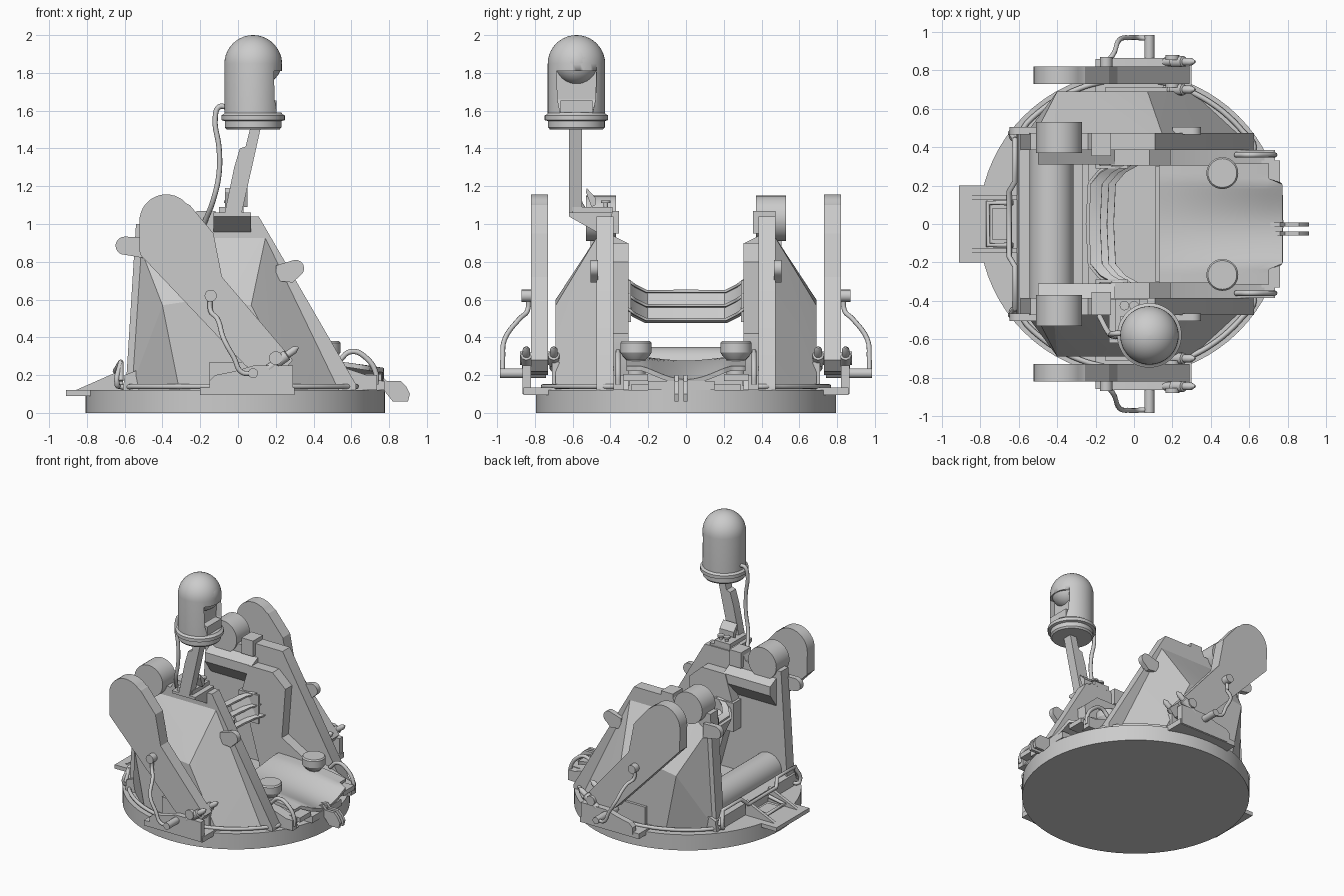
import bpy, bmesh, math
from mathutils import Vector, Matrix

def finish(name, bm, angle=32):
    bmesh.ops.recalc_face_normals(bm, faces=bm.faces)
    for f in bm.faces:
        f.smooth = True
    for e in bm.edges:
        e.smooth = len(e.link_faces) == 2 and e.calc_face_angle(3) < math.radians(angle)
    me = bpy.data.meshes.new(name)
    bm.to_mesh(me)
    bm.free()
    ob = bpy.data.objects.new(name, me)
    bpy.context.collection.objects.link(ob)
    return ob

def mirror(ob):
    m = ob.modifiers.new("Mirror", 'MIRROR')
    m.use_axis = (False, True, False)
    return ob

def hull(name, pts, angle=5):
    bm = bmesh.new()
    for p in pts:
        bm.verts.new(p)
    bmesh.ops.convex_hull(bm, input=bm.verts)
    junk = [v for v in bm.verts if not v.link_faces]
    bmesh.ops.delete(bm, geom=junk, context='VERTS')
    return finish(name, bm, angle)

def box(name, x0, x1, y0, y1, z0, z1):
    return hull(name, [(x, y, z) for x in (x0, x1) for y in (y0, y1) for z in (z0, z1)])

def prism(name, pts, y0, y1, angle=32):
    # xz outline extruded along y
    bm = bmesh.new()
    f = bm.faces.new([bm.verts.new((x, y0, z)) for x, z in pts])
    r = bmesh.ops.extrude_face_region(bm, geom=[f])
    bmesh.ops.translate(bm, vec=(0, y1 - y0, 0),
                        verts=[v for v in r['geom'] if isinstance(v, bmesh.types.BMVert)])
    return finish(name, bm, angle)

def lathe(name, p0, p1, prof, seg=28):
    # prof: (radius, distance) pairs along the axis p0->p1
    p0 = Vector(p0)
    q = (Vector(p1) - p0).to_track_quat('Z', 'Y').to_matrix()
    bm = bmesh.new()
    rings = [[bm.verts.new(p0 + q @ Vector((r * math.cos(t * math.tau / seg), r * math.sin(t * math.tau / seg), d)))
              for t in range(seg)] for r, d in prof]
    for a, b in zip(rings, rings[1:]):
        for i in range(seg):
            j = (i + 1) % seg
            bm.faces.new((a[i], a[j], b[j], b[i]))
    bm.faces.new(rings[0])
    bm.faces.new(rings[-1])
    return finish(name, bm)

def cyl(name, p0, p1, r, seg=28):
    return lathe(name, p0, p1, [(r, 0), (r, (Vector(p1) - Vector(p0)).length)], seg)

def tube(name, pts, r, smooth=True):
    cu = bpy.data.curves.new(name, 'CURVE')
    cu.dimensions = '3D'
    cu.bevel_depth, cu.bevel_resolution, cu.use_fill_caps = r, 2, True
    cu.resolution_u = 5
    sp = cu.splines.new('BEZIER')
    sp.bezier_points.add(len(pts) - 1)
    for b, p in zip(sp.bezier_points, pts):
        b.co = p
        b.handle_left_type = b.handle_right_type = 'AUTO' if smooth else 'VECTOR'
    ob = bpy.data.objects.new(name, cu)
    bpy.context.collection.objects.link(ob)
    return ob

def sheet(name, rows, thick):
    bm = bmesh.new()
    g = [[bm.verts.new(p) for p in row] for row in rows]
    for a, b in zip(g, g[1:]):
        for i in range(len(a) - 1):
            bm.faces.new((a[i], a[i + 1], b[i + 1], b[i]))
    ob = finish(name, bm)
    m = ob.modifiers.new("Thickness", 'SOLIDIFY')
    m.thickness, m.offset = thick, 0
    return ob

def arc(cx, cz, r, a0, a1, n=10):
    return [(cx + r * math.cos(math.radians(a0 + (a1 - a0) * i / n)),
             cz + r * math.sin(math.radians(a0 + (a1 - a0) * i / n))) for i in range(n + 1)]

# turntable base
cyl("base_disc", (-0.015, 0, 0), (-0.015, 0, 0.12), 0.793, 72)

# faceted armour pods, side plates and inner arms
lo = [(-0.57, 0.12), (-0.52, 0.88), (-0.42, 0.95), (0.15, 0.95), (0.55, 0.12)]
out = [(-0.31, 0.12), (-0.40, 0.57), (-0.2, 0.60), (0.07, 0.57), (0.30, 0.12)]
mirror(hull("armour_pod", [(x, 0.46, z) for x, z in lo] + [(x, 0.69, z) for x, z in out]))
mirror(prism("side_plate", [(-0.595, 0.12), (-0.54, 1.0), (-0.24, 1.0), (-0.22, 1.04), (0.11, 1.04),
                            (0.625, 0.15), (0.625, 0.12)], 0.385, 0.475))
mirror(prism("inner_arm", [(-0.02, 0.12), (-0.18, 0.7), (-0.12, 0.9), (0.08, 0.9), (0.19, 0.8), (0.16, 0.42),
                           (0.35, 0.31), (0.68, 0.2), (0.73, 0.12)], 0.305, 0.385))
mirror(hull("trunnion_overhang", [(x, y, z) for x in (-0.5, -0.1) for y, z in
                                  [(0.39, 0.72), (0.31, 0.83), (0.31, 0.90), (0.39, 0.94)]]))
mirror(box("top_block", -0.22, -0.12, 0.355, 0.475, 0.95, 1.07))
mirror(cyl("trunnion", (-0.39, 0.37, 1.03), (-0.39, 0.53, 1.03), 0.12, 40))

# lifting ears front and rear
mirror(prism("rear_ear", [(-0.5, 0.82)] + arc(-0.60, 0.885, 0.048, 250, 90) + [(-0.5, 0.93)], 0.465, 0.505))
mirror(prism("front_ear", [(0.2, 0.70), (0.29, 0.69)] + arc(0.305, 0.765, 0.045, -60, 110) + [(0.2, 0.78)], 0.465, 0.505))

# outer paddles
mirror(prism("outer_paddle", [(-0.085, 0.72), (-0.13, 0.95), (-0.255, 1.10)] + arc(-0.38, 1.015, 0.142, 42, 180, 14) +
             [(-0.52, 0.84), (0.04, 0.25), (0.12, 0.2), (0.24, 0.22), (0.29, 0.28)], 0.73, 0.82, 20))

# paddle mounts with pegs, hydraulic lines and bolts
mirror(prism("mount_bracket", [(-0.12, 0.10), (0.29, 0.10), (0.29, 0.25), (0.08, 0.25), (-0.02, 0.22),
                               (-0.12, 0.20), (-0.15, 0.17), (-0.15, 0.12)], 0.82, 0.865))
mirror(box("mount_foot", -0.2, 0.3, 0.66, 0.86, 0.095, 0.135))
mirror(box("mount_inner_lug", -0.15, 0.25, 0.66, 0.71, 0.12, 0.27))
for s in (-1, 1):
    cyl("mount_peg", (0.08, 0.74 * s, 0.21), (0.08, 0.985 * s, 0.21), 0.026, 16)
    tube("hydraulic_line", [(0.08, 0.965 * s, 0.21), (0.02, 0.97 * s, 0.215), (-0.02, 0.97 * s, 0.29),
                            (-0.075, 0.96 * s, 0.39), (-0.11, 0.88 * s, 0.50), (-0.145, 0.84 * s, 0.54),
                            (-0.145, 0.835 * s, 0.62)], 0.013)
    cyl("line_fitting", (-0.145, 0.80 * s, 0.62), (-0.145, 0.87 * s, 0.62), 0.032, 16)
    for y in (0.70, 0.845):
        lathe("angled_bolt", (0.16, y * s, 0.235), (0.32, y * s, 0.35),
              [(0.022, 0), (0.022, 0.05), (0.03, 0.052), (0.03, 0.12), (0.02, 0.125), (0.02, 0.17), (0.006, 0.195)], 14)
        cyl("pivot_cap", (0.2, (y + 0.01) * s, 0.29), (0.2, (y + 0.035) * s, 0.29), 0.036, 16)
    # side rails hugging the rim
    rim = [(-0.015 + 0.755 * math.cos(math.radians(a)), 0.755 * s * math.sin(math.radians(a)), 0.14)
           for a in range(32, 146, 8)]
    tube("rim_rail", [(0.60, 0.36 * s, 0.14)] + rim + [(-0.64, 0.47 * s, 0.15), (-0.62, 0.44 * s, 0.27)], 0.014)
    # front loop handles
    tube("front_loop", [(0.53, 0.36 * s, 0.27), (0.60, 0.36 * s, 0.325), (0.68, 0.36 * s, 0.29),
                        (0.73, 0.36 * s, 0.21), (0.73, 0.36 * s, 0.15)], 0.014)
    # front buffers
    lathe("buffer", (0.46, 0.265 * s, 0.2), (0.46, 0.265 * s, 0.4),
          [(0.05, 0), (0.05, 0.08), (0.07, 0.1), (0.083, 0.12), (0.083, 0.17), (0.075, 0.18)])
mirror(box("front_lug", 0.62, 0.735, 0.33, 0.385, 0.12, 0.2))
mirror(box("front_corner", 0.6, 0.76, 0.2, 0.33, 0.17, 0.205))

# troughed front deck
rows = []
for i in range(9):
    t = i / 8
    row = []
    for j in range(25):
        u = -1 + j / 12
        dip = (0.02 + 0.05 * t) * max(0, math.cos(u * math.pi / 1.5)) ** 1.2 if abs(u) < 0.75 else 0
        end = 0.77 if abs(u) < 0.7 else 0.70
        row.append((0.13 + (end - 0.13) * t, 0.315 * u, 0.285 - 0.05 * t ** 2 - dip))
    rows.append(row)
sheet("front_deck", rows, 0.025)
box("deck_support", 0.15, 0.68, -0.29, 0.29, 0.11, 0.15)
box("deck_rear_wall", 0.11, 0.15, -0.30, 0.30, 0.12, 0.26)
box("front_lip", 0.68, 0.775, -0.2, 0.15, 0.12, 0.17)

# towing hook plates
for y in (-0.05, -0.003):
    prism("tow_hook", [(0.70, 0.12), (0.70, 0.19), (0.76, 0.20), (0.785, 0.17), (0.86, 0.17), (0.89, 0.14),
                       (0.91, 0.10), (0.90, 0.06), (0.82, 0.06), (0.78, 0.11)], y - 0.011, y + 0.011)

# ribbed cradle between the sides
def band(x, z):
    return [(x + dx, y, z + dz) for y, dx, dz in
            [(-0.31, 0.13, 0.06), (-0.27, 0.06, 0.03), (-0.21, 0.01, 0), (0, 0, 0), (0.21, 0.01, 0),
             (0.27, 0.06, 0.03), (0.31, 0.13, 0.06)]]
sheet("cradle_skin", [band(-0.24, 0.63), band(-0.17, 0.48)], 0.025)
for k in range(3):
    x, z = -0.235 + 0.035 * k, 0.64 - 0.075 * k
    sheet("cradle_fin", [band(x, z), band(x + 0.06, z + 0.005)], 0.014)
mirror(box("cradle_lug", -0.2, -0.03, 0.29, 0.39, 0.48, 0.70))

# rear roller, rear frame and floor
cyl("rear_roller", (-0.43, -0.385, 0.235), (-0.43, 0.385, 0.235), 0.115, 40)
hull("rear_sill", [(x, y, z) for y in (-0.5, 0.5) for x, z in [(-0.61, 0.12), (-0.60, 0.2), (-0.5, 0.24), (-0.48, 0.12)]])
box("floor_plate", -0.5, 0.15, -0.39, 0.39, 0.11, 0.145)
box("floor_rail", -0.27, -0.235, -0.31, 0.31, 0.14, 0.2)
tube("rear_pipe", [(-0.62, -0.48, 0.17), (-0.62, -0.44, 0.27), (-0.62, -0.22, 0.27), (-0.65, -0.17, 0.22),
                   (-0.65, 0.17, 0.22), (-0.62, 0.22, 0.27), (-0.62, 0.44, 0.27), (-0.62, 0.48, 0.17)], 0.014, False)

# rear step with gussets and grab frame
box("rear_step", -0.91, -0.6, -0.2, 0.2, 0.09, 0.12)
mirror(prism("step_gusset", [(-0.86, 0.12), (-0.61, 0.23), (-0.61, 0.12)], 0.125, 0.15))
tube("grab_frame", [(-0.63, -0.11, 0.17), (-0.76, -0.11, 0.145), (-0.76, 0.11, 0.145), (-0.63, 0.11, 0.17)], 0.014, False)
box("grab_plate", -0.74, -0.64, -0.08, 0.08, 0.12, 0.135)

# mast and its footing
hull("mast_bracket", [(x, y, z) for x in (-0.13, 0.07) for y, z in
                      [(-0.62, 1.04), (-0.62, 1.06), (-0.39, 1.06), (-0.46, 0.95), (-0.40, 0.95)]])
box("mast_foot", -0.1, 0.03, -0.6, -0.39, 1.055, 1.09)
prism("mast", [(-0.07, 1.06), (-0.02, 1.3), (0.01, 1.4), (0.04, 1.41), (0.07, 1.53), (0.125, 1.53), (0.02, 1.06)], -0.62, -0.55)
hull("mast_wedge", [(x, y, z) for x in (-0.07, 0.05) for y, z in [(-0.53, 1.17), (-0.525, 1.19), (-0.48, 1.14), (-0.48, 1.10), (-0.50, 1.09)]])
for x in (-0.05, 0.0):
    lathe("footing_knob", (x, -0.425, 1.08), (x, -0.425, 1.2), [(0.012, 0), (0.012, 0.03), (0.025, 0.032), (0.025, 0.045)], 12)
tube("mast_cable", [(-0.06, -0.57, 1.62), (-0.10, -0.57, 1.62), (-0.12, -0.575, 1.57), (-0.10, -0.585, 1.40),
                    (-0.10, -0.585, 1.27), (-0.13, -0.57, 1.13), (-0.18, -0.48, 1.0)], 0.014)

# domed sensor head with a window notch on the +x side
c = (0.08, -0.58)
head = lathe("sensor_head", (*c, 1.55), (*c, 2), [(0.13, 0), (0.135, 0.02), (0.152, 0.03), (0.152, 0.3)] +
             [(max(r, 0.002), d) for r, d in [(0.152 * math.cos(a * math.pi / 20), 0.298 + 0.152 * math.sin(a * math.pi / 20))
                                              for a in range(1, 11)]], 48)
notch = hull("notch_cutter", [(x, c[1] + y, z) for x, w, z in [(0.15, 0.105, 1.81), (0.4, 0.105, 1.81), (0.15, 0.1, 1.66), (0.4, 0.1, 1.66),
                                                               (0.175, 0.085, 1.585), (0.4, 0.085, 1.585)]
                              for y in (-w, w)])
notch.hide_render = True
notch.hide_viewport = True
m = head.modifiers.new("Notch", 'BOOLEAN')
m.operation, m.object, m.solver = 'DIFFERENCE', notch, 'EXACT'
bm = bmesh.new()
bmesh.ops.create_uvsphere(bm, u_segments=32, v_segments=16, radius=0.118, matrix=Matrix.Translation((0.115, c[1], 1.855)))
finish("sensor_eye", bm)
box("window_sill", 0.1, 0.205, c[1] - 0.085, c[1] + 0.085, 1.58, 1.655)
lathe("head_collar", (*c, 1.5), (*c, 2), [(0.14, 0), (0.15, 0.012), (0.15, 0.045), (0.168, 0.05), (0.168, 0.075),
                                          (0.155, 0.082), (0.15, 0.09)], 48)
